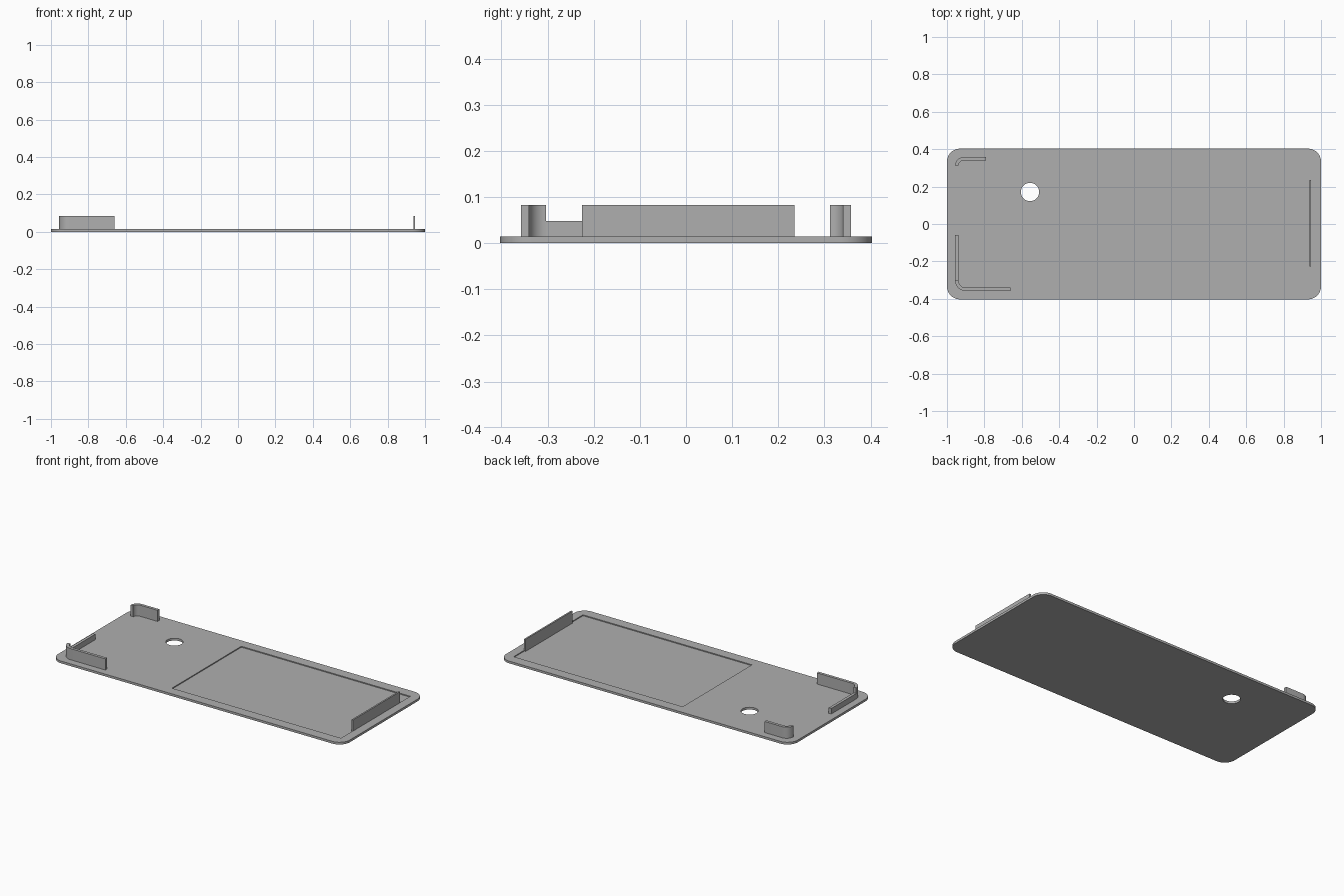
import bpy
import bmesh
from math import sin, cos, pi, radians

cube = bpy.data.objects.get("Cube")
if cube:
    bpy.data.objects.remove(cube, do_unlink=True)

grey = bpy.data.materials.new("light grey")
grey.use_nodes = True
colour = (0.43, 0.43, 0.43, 1)
grey.diffuse_color = colour
grey.node_tree.nodes["Principled BSDF"].inputs["Base Color"].default_value = colour


def arc(cx, cy, r, start, end, steps=12):
    """Points along an arc, angles in degrees."""
    angles = [radians(start + (end - start) * i / steps) for i in range(steps + 1)]
    return [(cx + r * cos(a), cy + r * sin(a)) for a in angles]


def rect(x0, x1, y0, y1):
    return [(x0, y0), (x1, y0), (x1, y1), (x0, y1)]


def extrude(name, outline, z0, z1):
    """Solid with a flat outline between two heights."""
    bm = bmesh.new()
    face = bm.faces.new([bm.verts.new((x, y, z0)) for x, y in outline])
    top = bmesh.ops.extrude_face_region(bm, geom=[face])["geom"]
    verts = [v for v in top if isinstance(v, bmesh.types.BMVert)]
    bmesh.ops.translate(bm, verts=verts, vec=(0, 0, z1 - z0))
    bmesh.ops.recalc_face_normals(bm, faces=bm.faces)
    mesh = bpy.data.meshes.new(name)
    bm.to_mesh(mesh)
    bm.free()
    mesh.materials.append(grey)
    obj = bpy.data.objects.new(name, mesh)
    bpy.context.collection.objects.link(obj)
    return obj


def activate(obj):
    bpy.ops.object.select_all(action='DESELECT')
    obj.select_set(True)
    bpy.context.view_layer.objects.active = obj


def cut(obj, cutter):
    cutter.hide_render = True
    mod = obj.modifiers.new("cut", 'BOOLEAN')
    mod.operation = 'DIFFERENCE'
    mod.solver = 'EXACT'
    mod.object = cutter
    activate(obj)
    bpy.ops.object.modifier_apply(modifier=mod.name)
    bpy.data.objects.remove(cutter, do_unlink=True)


half_w, half_d, corner = 1.0, 0.403, 0.07
plate_top, floor, wall_top = 0.014, 0.008, 0.083
thick = 0.018

# Base plate with rounded corners
outline = []
for sx, sy, start in ((1, 1, 0), (-1, 1, 90), (-1, -1, 180), (1, -1, 270)):
    outline += arc(sx * (half_w - corner), sy * (half_d - corner), corner, start, start + 90)
plate = extrude("base_plate", outline, 0, plate_top)

# Round through hole and shallow rectangular recess
cut(plate, extrude("hole_cutter", arc(-0.556, 0.171, 0.049, 0, 352.5, 47), -0.1, 0.1))
cut(plate, extrude("recess_cutter", rect(-0.215, 0.945, -0.34, 0.34), floor, 0.1))


def corner_wall(name, side, outer_y, r, end_x):
    """Upright lip: a quarter bend followed by a straight run along x."""
    cx, cy = -0.956 + r, side * (outer_y - r)
    outer = arc(cx, cy, r, 180, 180 - side * 90)
    inner = arc(cx, cy, r - thick, 180 - side * 90, 180)
    ends = [(end_x, side * outer_y), (end_x, side * (outer_y - thick))]
    return extrude(name, outer + ends + inner, plate_top - 0.002, wall_top)


# Retaining walls
walls = [
    corner_wall("front_corner_wall", -1, 0.358, 0.055, -0.66),
    corner_wall("back_corner_wall", 1, 0.358, 0.046, -0.79),
    extrude("low_side_wall", rect(-0.956, -0.956 + thick, -0.303, -0.059),
            plate_top - 0.002, 0.048),
    extrude("end_wall", rect(0.937, 0.947, -0.226, 0.235), floor - 0.002, wall_top),
]

for obj in [plate] + walls:
    activate(obj)
    bpy.ops.object.shade_smooth_by_angle(angle=radians(30))
